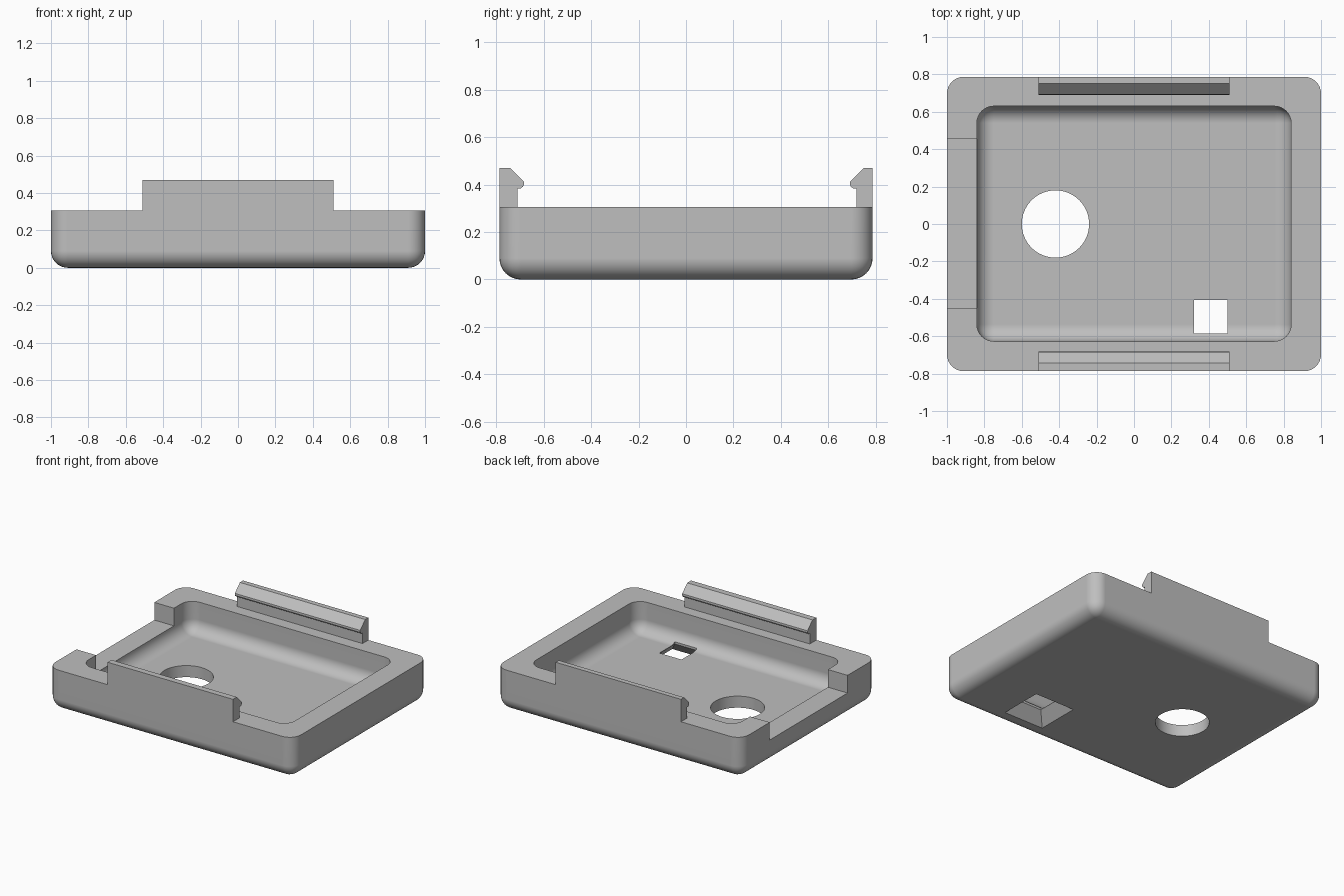
import bpy, bmesh
from mathutils import Matrix, Vector

old = bpy.data.objects.get("Cube")
if old:
    bpy.data.objects.remove(old, do_unlink=True)

HALF_Y, RIM, FLOOR, RADIUS = 0.787, 0.305, 0.085, 0.09

grey = bpy.data.materials.new("plain grey")
grey.use_nodes = True
colour = (0.52, 0.52, 0.52, 1)
grey.diffuse_color = colour
grey.node_tree.nodes["Principled BSDF"].inputs["Base Color"].default_value = colour


def make(name, bm):
    bmesh.ops.recalc_face_normals(bm, faces=bm.faces)
    mesh = bpy.data.meshes.new(name)
    bm.to_mesh(mesh)
    bm.free()
    mesh.materials.append(grey)
    obj = bpy.data.objects.new(name, mesh)
    bpy.context.collection.objects.link(obj)
    return obj


def box(name, low, high, radius=0):
    """Box whose upright and bottom edges can be rounded."""
    low, high = Vector(low), Vector(high)
    bm = bmesh.new()
    bmesh.ops.create_cube(bm, size=1)
    bmesh.ops.scale(bm, vec=high - low, verts=bm.verts)
    bmesh.ops.translate(bm, vec=(low + high) / 2, verts=bm.verts)
    if radius:
        edges = [e for e in bm.edges if min(v.co.z for v in e.verts) < high.z - 0.001]
        bmesh.ops.bevel(bm, geom=edges, offset=radius, offset_type='OFFSET',
                        segments=8, profile=0.5, affect='EDGES', clamp_overlap=False)
    return make(name, bm)


def cone(name, x, y, z0, z1, r0, r1, sides, turn=0):
    bm = bmesh.new()
    bmesh.ops.create_cone(bm, cap_ends=True, segments=sides, radius1=r0, radius2=r1,
                          depth=z1 - z0, matrix=Matrix.Translation((x, y, (z0 + z1) / 2))
                          @ Matrix.Rotation(turn, 4, 'Z'))
    return make(name, bm)


def smooth(obj):
    bpy.ops.object.select_all(action='DESELECT')
    obj.select_set(True)
    bpy.context.view_layer.objects.active = obj
    bpy.ops.object.shade_smooth_by_angle(angle=0.5)


# Tray body with its cutters
tray = box("tray", (-1, -HALF_Y, 0), (1, HALF_Y, RIM), RADIUS)
cutters = [
    box("cavity_cutter", (-0.84, -0.627, FLOOR), (0.84, 0.63, 0.5), RADIUS),
    box("side_notch_cutter", (-1.2, -0.45, 0.175), (-0.7, 0.455, 0.5)),
    cone("round_hole_cutter", -0.42, 0, -0.1, 0.25, 0.18, 0.18, 64),
    box("square_hole_cutter", (0.32, -0.585, -0.1), (0.50, -0.405, 0.25)),
]

# Flared underside of the square hole, widening towards the bottom
bm = bmesh.new()
bmesh.ops.create_cube(bm, size=1)
for v in bm.verts:
    top = v.co.z > 0
    width = 0.176 if top else 0.34
    v.co = (0.41 + v.co.x * width, -0.495 + v.co.y * width, FLOOR if top else -0.01)
cutters.append(make("flare_cutter", bm))

for cutter in cutters:
    mod = tray.modifiers.new(cutter.name, 'BOOLEAN')
    mod.operation = 'DIFFERENCE'
    mod.solver = 'EXACT'
    mod.object = cutter
bpy.context.view_layer.update()
cut = bpy.data.meshes.new_from_object(
    tray.evaluated_get(bpy.context.evaluated_depsgraph_get()))
tray.modifiers.clear()
tray.data = cut
cut.materials.clear()
cut.materials.append(grey)
for poly in cut.polygons:
    poly.material_index = 0
for cutter in cutters:
    bpy.data.objects.remove(cutter, do_unlink=True)
smooth(tray)
weighted = tray.modifiers.new("flat_face_normals", 'WEIGHTED_NORMAL')
weighted.keep_sharp = True


# Snap clips: an upright strip with a hooked lip pointing inwards
def clip(name, side, shift):
    lip = [(0.75, 0.47), (0.692, 0.412), (0.691, 0.402), (0.696, 0.391),
           (0.706, 0.384), (0.719, 0.384), (0.719, RIM)]
    profile = [(HALF_Y, RIM), (HALF_Y, 0.47)] + [(y - shift, z) for y, z in lip]
    bm = bmesh.new()
    face = bm.faces.new([bm.verts.new((-0.51, side * y, z)) for y, z in profile])
    new = bmesh.ops.extrude_face_region(bm, geom=[face])["geom"]
    bmesh.ops.translate(bm, vec=(1.02, 0, 0),
                        verts=[g for g in new if isinstance(g, bmesh.types.BMVert)])
    smooth(make(name, bm))


clip("front_clip", -1, 0.008)
clip("back_clip", 1, 0)
